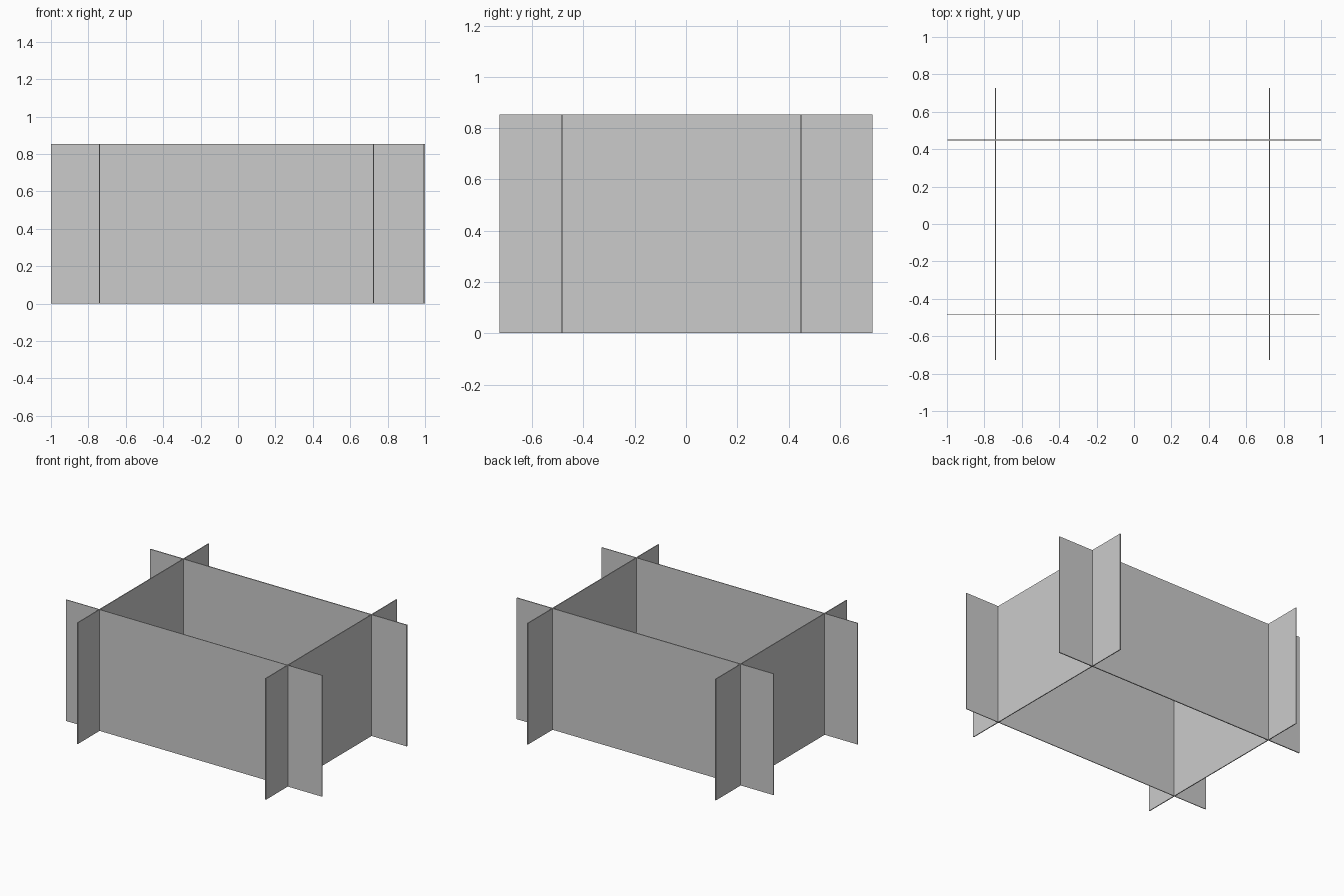
import bpy

if "Cube" in bpy.data.objects:
    bpy.data.objects.remove(bpy.data.objects["Cube"])

HEIGHT = 0.853


def panel(name, x0, x1, y0, y1):
    """Thin upright board standing on the ground."""
    bpy.ops.mesh.primitive_cube_add(
        size=1, location=((x0 + x1) / 2, (y0 + y1) / 2, HEIGHT / 2))
    ob = bpy.context.object
    ob.name = name
    ob.scale = (x1 - x0, y1 - y0, HEIGHT)
    bpy.ops.object.transform_apply(location=False, rotation=False, scale=True)
    return ob


# long boards running left to right
panel("front_panel", -1.0, 0.992, -0.485, -0.480)
panel("back_panel", -0.997, 1.0, 0.446, 0.453)

# short boards crossing them front to back
for name, x in (("left_panel", -0.740), ("right_panel", 0.724)):
    panel(name, x - 0.003, x + 0.003, -0.728, 0.728)
